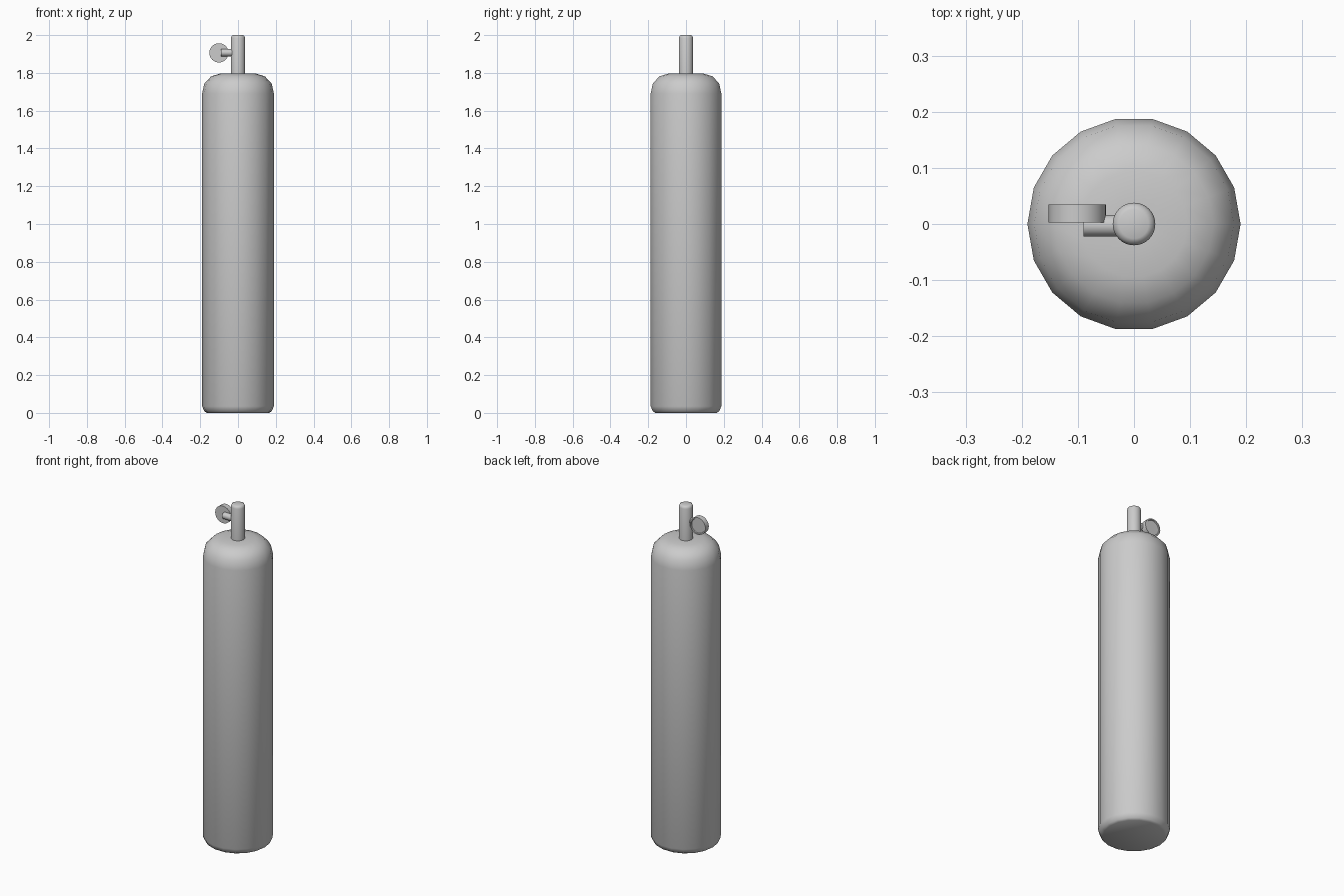
import bpy, bmesh, math
from mathutils import Matrix

if "Cube" in bpy.data.objects:
    bpy.data.objects.remove(bpy.data.objects["Cube"])


def lathe(name, profile, sides, matrix=Matrix(), angle=50):
    """Spin a (radius, height) profile around z and close both ends."""
    bm = bmesh.new()
    rings = []
    for r, z in profile:
        rings.append([bm.verts.new((r * math.cos(2 * math.pi * i / sides),
                                    r * math.sin(2 * math.pi * i / sides), z))
                      for i in range(sides)])
    for a, b in zip(rings, rings[1:]):
        for i in range(sides):
            j = (i + 1) % sides
            bm.faces.new((a[i], a[j], b[j], b[i]))
    bm.faces.new(rings[0][::-1])
    bm.faces.new(rings[-1])
    bm.transform(matrix)
    bmesh.ops.recalc_face_normals(bm, faces=bm.faces[:])
    mesh = bpy.data.meshes.new(name)
    bm.to_mesh(mesh)
    bm.free()
    obj = bpy.data.objects.new(name, mesh)
    bpy.context.collection.objects.link(obj)
    bpy.ops.object.select_all(action='DESELECT')
    obj.select_set(True)
    bpy.context.view_layer.objects.active = obj
    bpy.ops.object.shade_smooth_by_angle(angle=math.radians(angle))
    return obj


# Tall tank with chamfered foot and rounded shoulder
lathe("tank_body", [(0.165, 0), (0.178, 0.008), (0.19, 0.035), (0.19, 1.69),
                    (0.178, 1.745), (0.142, 1.782), (0.095, 1.796),
                    (0.03, 1.796)], 18, angle=60)

# Valve post on top
lathe("valve_post", [(0.038, 1.78), (0.038, 1.985), (0.034, 1.996),
                     (0.026, 2.0)], 32, angle=60)

# Side outlet pointing to -x
lathe("side_outlet", [(0.019, 0), (0.019, 0.09)], 24,
      Matrix.Translation((0, -0.003, 1.907)) @ Matrix.Rotation(-math.pi / 2, 4, 'Y'))

# Round gauge facing +y, with a slightly recessed dial
lathe("pressure_gauge", [(0.051, 0), (0.051, 0.032), (0.044, 0.032),
                         (0.042, 0.027)], 32,
      Matrix.Translation((-0.101, 0.003, 1.906)) @ Matrix.Rotation(-math.pi / 2, 4, 'X'),
      angle=30)
